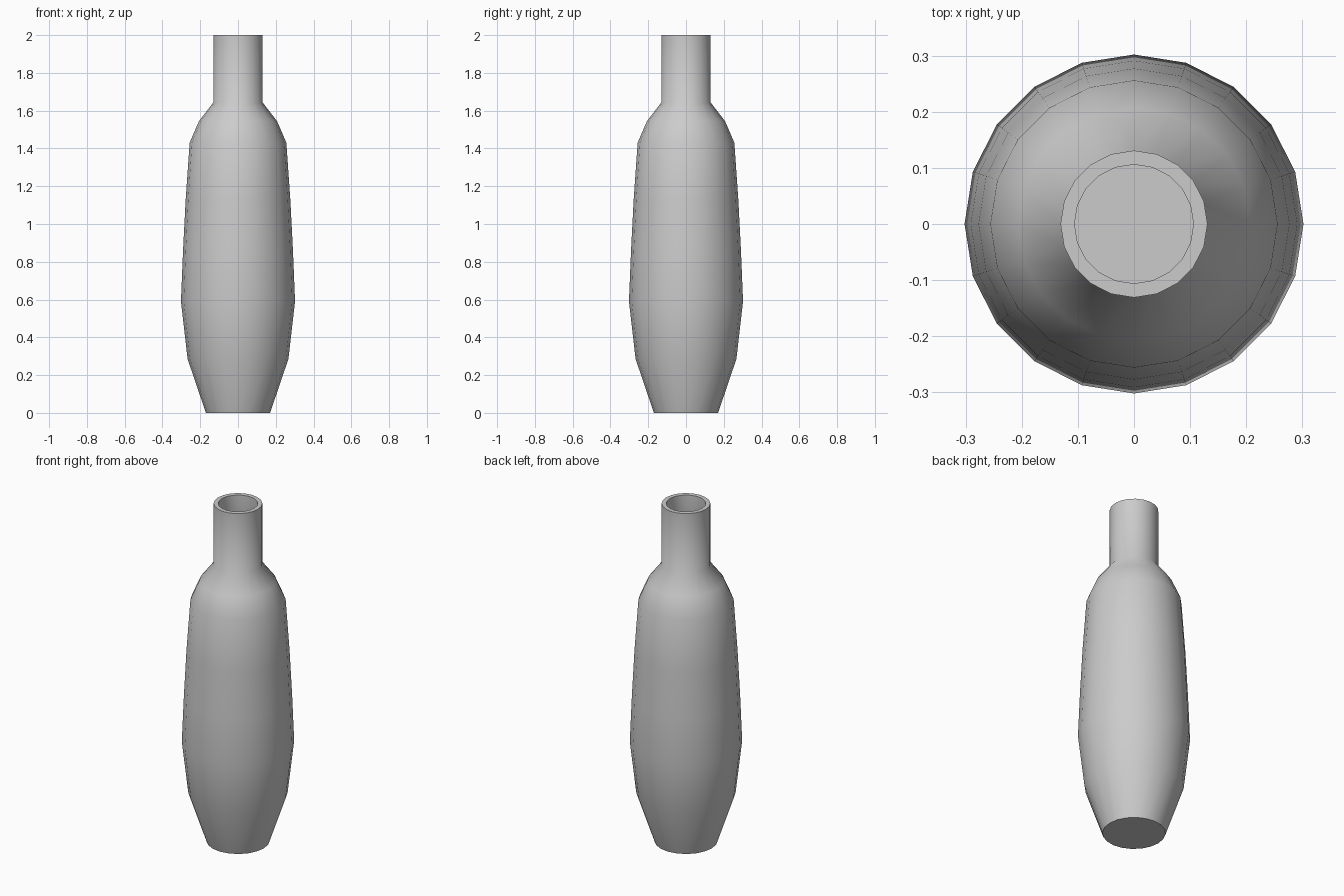
import bpy, bmesh, math

if "Cube" in bpy.data.objects:
    bpy.data.objects.remove(bpy.data.objects["Cube"])

SIDES = 20
WALL = 0.025

# Outer profile (radius, height) from base to lip
outer = [(0.17, 0.0), (0.267, 0.286), (0.302, 0.59), (0.291, 0.86),
         (0.277, 1.13), (0.256, 1.43), (0.207, 1.544), (0.131, 1.643), (0.131, 2.0)]
# Inner wall, from lip down to the inside floor
inner = [(r - WALL, z) for r, z in reversed(outer)]
inner[-1] = (0.153, WALL)
profile = outer + inner

bm = bmesh.new()
rings = [[bm.verts.new((r * math.cos(2 * math.pi * i / SIDES),
                        r * math.sin(2 * math.pi * i / SIDES), z))
          for i in range(SIDES)] for r, z in profile]

# Walls, lip and the two floors
for a, b in zip(rings, rings[1:]):
    for i in range(SIDES):
        j = (i + 1) % SIDES
        bm.faces.new((a[i], a[j], b[j], b[i]))
bm.faces.new(list(reversed(rings[0])))
bm.faces.new(rings[-1])
bmesh.ops.recalc_face_normals(bm, faces=bm.faces)

mesh = bpy.data.meshes.new("bottle")
bm.to_mesh(mesh)
bm.free()
bottle = bpy.data.objects.new("bottle", mesh)
bpy.context.collection.objects.link(bottle)

# Smooth walls with a crisp base and lip
bpy.context.view_layer.objects.active = bottle
bottle.select_set(True)
bpy.ops.object.shade_smooth_by_angle(angle=math.radians(45))
